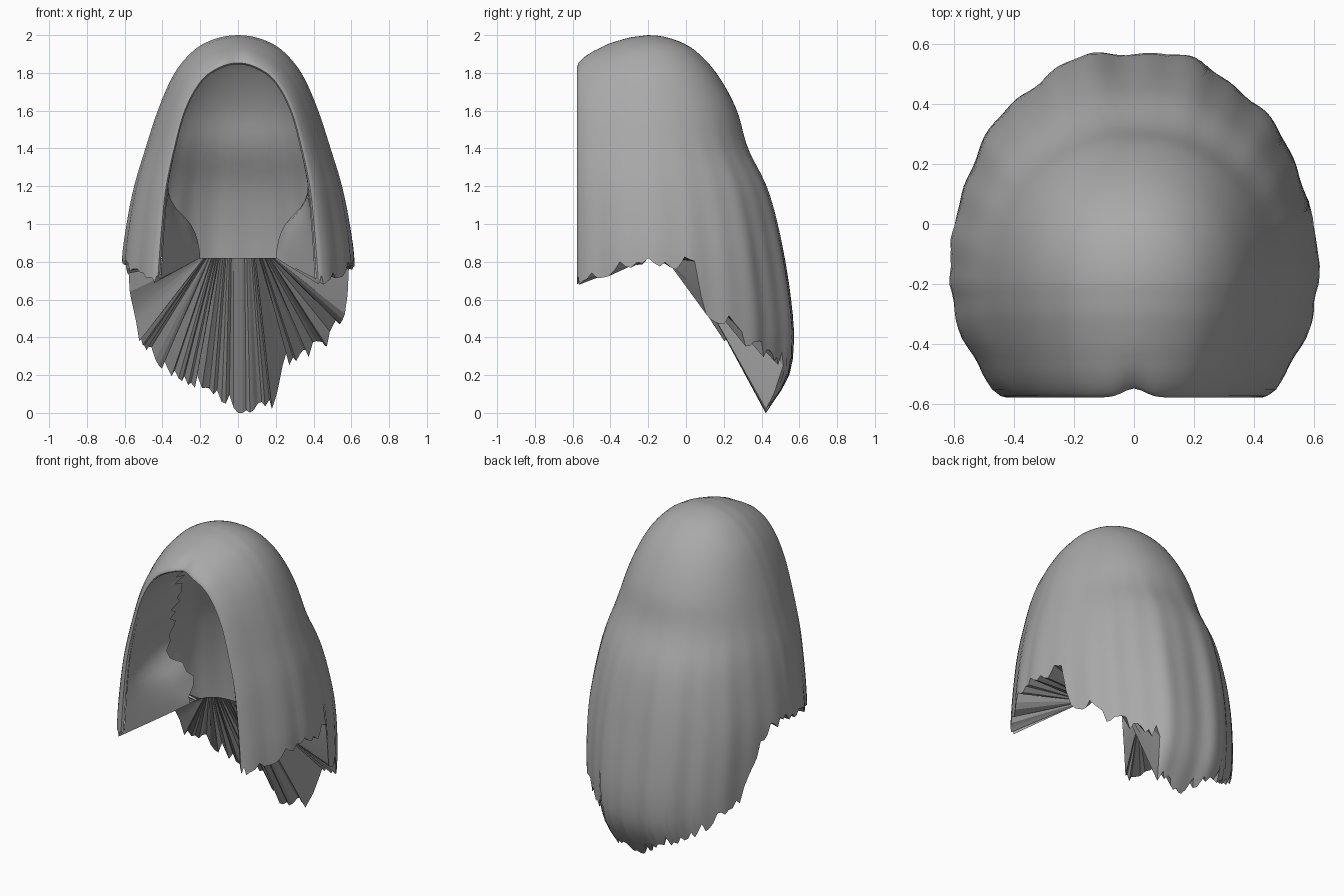
import bpy, bmesh, math, random

if "Cube" in bpy.data.objects:
    bpy.data.objects.remove(bpy.data.objects["Cube"])
random.seed(4)

COLS, STEPS = 90, 40          # columns round the back, steps from crown to hem
Y0 = -0.2                     # slice where the front hood meets the back dome

hair = bpy.data.materials.new("hair_grey")
hair.diffuse_color = (0.4, 0.4, 0.4, 1)
hair.use_nodes = True
hair.node_tree.nodes["Principled BSDF"].inputs["Base Color"].default_value = hair.diffuse_color


def curve(table):
    """Smooth function through (key, value) pairs with ascending keys."""
    k = [p[0] for p in table]
    v = [p[1] for p in table]
    n = len(k)
    m = [(v[min(i + 1, n - 1)] - v[max(i - 1, 0)]) / (k[min(i + 1, n - 1)] - k[max(i - 1, 0)]) for i in range(n)]

    def f(x):
        x = min(max(x, k[0]), k[-1])
        i = 0
        while i < n - 2 and x > k[i + 1]:
            i += 1
        h = k[i + 1] - k[i]
        t = (x - k[i]) / h
        return ((2*t**3 - 3*t*t + 1) * v[i] + (t**3 - 2*t*t + t) * h * m[i]
                + (3*t*t - 2*t**3) * v[i + 1] + (t**3 - t*t) * h * m[i + 1])
    return f


def lin(table, x):
    for (a, va), (b, vb) in zip(table, table[1:]):
        if x <= b:
            return va + (vb - va) * (x - a) / (b - a)
    return table[-1][1]


def drop(top, table):
    """Half-width by height, keyed on root of the drop so the crown is round."""
    f = curve([(math.sqrt(top - z), w) for z, w in table])
    return lambda z: f(math.sqrt(max(top - z, 0)))


# outer silhouette: half width and depth behind the slice
out_w = drop(2.0, [(2, 0), (1.95, .19), (1.9, .255), (1.8, .335), (1.6, .425), (1.4, .49),
                   (1.2, .55), (1, .59), (.8, .615), (.5, .61), (.2, .58), (0, .52)])
out_d = drop(2.0, [(2, 0), (1.95, .2), (1.9, .27), (1.8, .36), (1.6, .47), (1.4, .53), (1.2, .63),
                   (1, .69), (.8, .73), (.6, .76), (.4, .775), (.2, .75), (0, .63)])
# face opening
open_w = drop(1.845, [(1.845, 0), (1.82, .1), (1.77, .175), (1.6, .275), (1.4, .33), (1.2, .37), (1, .39), (.7, .41)])
# inside edge of the hood, curling in towards the neck
in_w = drop(1.86, [(1.86, 0), (1.82, .14), (1.7, .24), (1.6, .29), (1.4, .33), (1.2, .37), (1.1, .34),
                   (1, .25), (.9, .21), (.82, .2)])

# hem height round the back, in degrees from +x
HEM = [(0, .82), (18, .78), (22, .52), (30, .5), (40, .38), (55, .32), (67, .28), (71, .04), (88, 0), (96, .09),
       (109, .15), (126, .21), (135, .3), (150, .42), (157, .58), (162, .78), (180, .82)]


def height(top, hem, t):
    return top + (hem - top) * t ** 1.8


def dome(hems, n, fold):
    """Columns from the crown to the hem around the back half."""
    cols = []
    for i in range(COLS + 1):
        th = math.pi * i / COLS
        c, s = math.cos(th), max(math.sin(th), 0)
        col = []
        for j in range(STEPS + 1):
            z = height(2.0, hems[i], j / STEPS)
            low = min(max((1.6 - z) / 0.8, 0), 1)
            wave = 1 + fold * low * (math.sin(11 * th) * s + 0.35 * math.sin(26 * th))
            x = math.copysign(abs(c) ** (2 / n), c) * out_w(z) * wave
            col.append((x, Y0 + s ** (2 / n) * out_d(z) * wave, z))
        cols.append(col)
    return cols


def hood_row(side, y, blend, hem, inner):
    """One half arch of the front hood, blended between two arch outlines."""
    fa, ta = (open_w, 1.845) if inner else (out_w, 2.0)
    fb, tb = (in_w, 1.86) if inner else (open_w, 1.845)
    row = []
    for j in range(STEPS + 1):
        t = j / STEPS
        za, zb = height(ta, hem, t), height(tb, hem, t)
        x = fa(za) + (fb(zb) - fa(za)) * blend
        z = za + (zb - za) * blend
        yy = y
        if not inner:
            low = min(max((1.5 - z) / 0.8, 0), 1)
            x *= 1 + 0.012 * low * math.sin(30 * (y - Y0))
        # centre parting
        part = min(max((-0.42 - y) / 0.14, 0), 1) * min(max((z - 1.6) / 0.2, 0), 1)
        yy += 0.03 * math.exp(-(x / 0.05) ** 2) * part
        row.append((side * x, yy, z))
    return row


def build(name, grids, fans=(), angle=50):
    bm = bmesh.new()
    for g in grids:
        vs = [[bm.verts.new(p) for p in r] for r in g]
        for r0, r1 in zip(vs, vs[1:]):
            for j in range(len(r0) - 1):
                bm.faces.new((r0[j], r0[j + 1], r1[j + 1], r1[j]))
    for tip, edge in fans:
        for p, q in zip(edge, edge[1:]):
            bm.faces.new([bm.verts.new(v) for v in (tip, p, q)])
    bmesh.ops.remove_doubles(bm, verts=bm.verts, dist=0.0005)
    bmesh.ops.dissolve_degenerate(bm, edges=bm.edges, dist=0.0001)
    bmesh.ops.recalc_face_normals(bm, faces=bm.faces)
    me = bpy.data.meshes.new(name)
    bm.to_mesh(me)
    bm.free()
    me.materials.append(hair)
    ob = bpy.data.objects.new(name, me)
    bpy.context.collection.objects.link(ob)
    bpy.context.view_layer.objects.active = ob
    ob.select_set(True)
    bpy.ops.object.shade_smooth_by_angle(angle=math.radians(angle))
    ob.select_set(False)
    return ob


# back dome, a single skin with a ragged hem
hems = []
for i in range(COLS + 1):
    jag = random.uniform(-.045, .045) if 0 < i < COLS else 0
    hems.append(max(0, lin(HEM, 180 * i / COLS) + jag))
hems[COLS // 2] = 0
back = dome(hems, 2.15, 0.014)

# front hood halves: outer rows run forward, roll round the rim, then go back inside
ROLL = [(.2, 0), (.3, .08), (.4, .27), (.5, .53), (.55, .72), (.572, .86), (.577, .95)]
outer_y = [-.2 - .03 * i for i in range(11)] + [-.525, -.55, -.565, -.572, -.575, -.577]
outer_sides, inner_sides, fans = [], [], []
for side in (1, -1):
    rows = []
    for k, y in enumerate(outer_y):
        hem = .82 - .32 * (Y0 - y) + (random.uniform(-.03, .03) if k else 0)
        rows.append(hood_row(side, y, lin(ROLL, -y), hem, False))
    rows.append(hood_row(side, -.565, 1, .71, False))
    inner = [hood_row(side, -.565 + .365 * b, b, .71 + .11 * b, True) for b in [i / 8 for i in range(9)]]
    # ragged back edge of the turned-in hair, deeper at the sides of the head
    inner[-1] = [(x, y + (random.uniform(-.02, .1) if j < STEPS else 0), z)
                 for j, (x, y, z) in enumerate(inner[-1])]
    outer_sides.append(rows)
    inner_sides.append(inner)
    fans.append((inner[-1][-1], [r[-1] for r in rows] + [r[-1] for r in inner[:-1]]))

build("outer_hair", [back] + outer_sides)
build("turned_in_hair", inner_sides)

# underside: strips fanning from the neck edge to the ragged hem
under = []
for i, col in enumerate(back):
    th = math.pi * i / COLS
    c, s = math.cos(th), max(math.sin(th), 0)
    neck = (math.copysign(.2 * abs(c) ** .65, c), Y0 + .18 * s ** .65, .82)
    under.append([neck, col[-1]])
build("hem_underside", [under], fans, 15)
